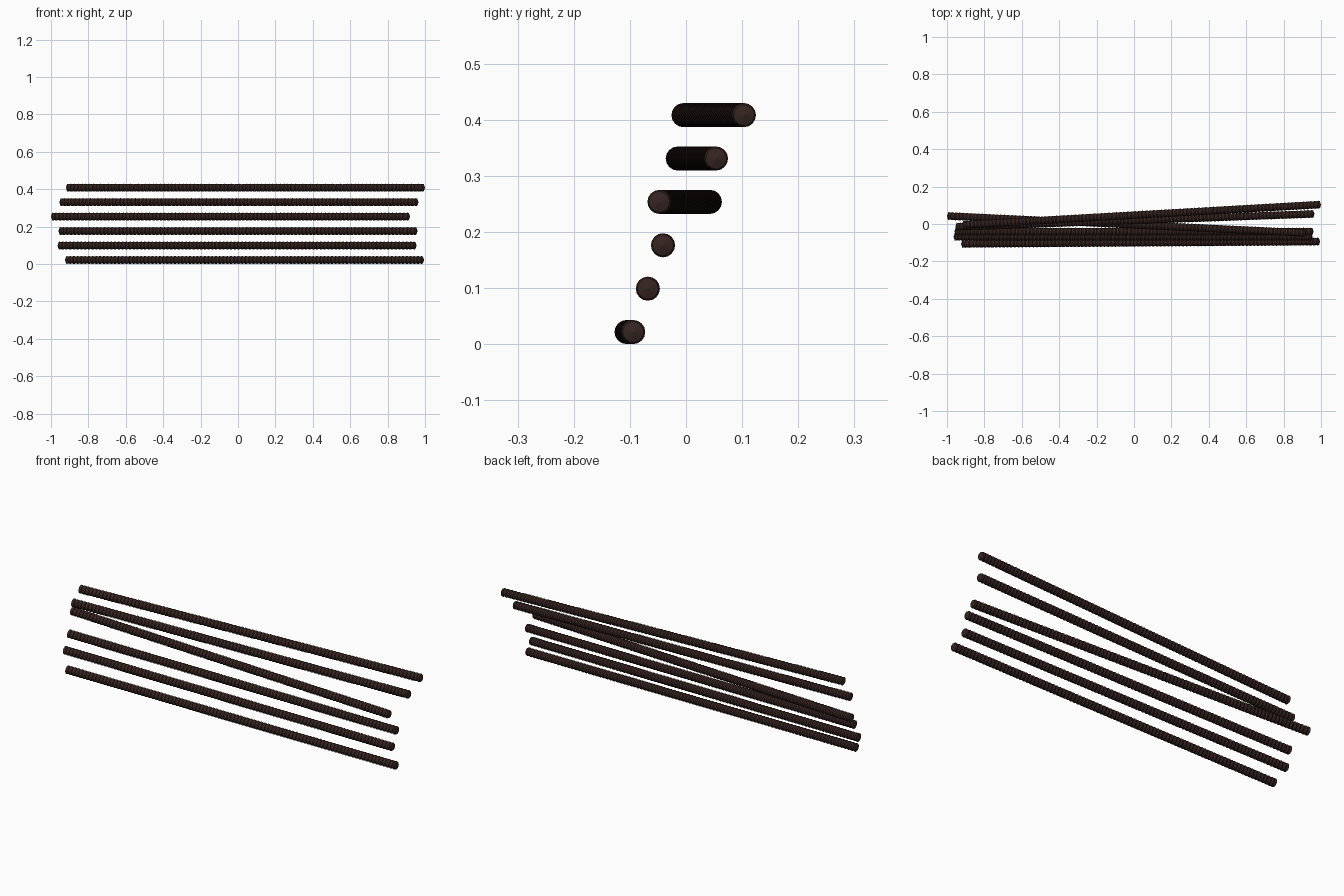
import bpy, bmesh, math
from mathutils import Vector

cube = bpy.data.objects.get("Cube")
if cube:
    bpy.data.objects.remove(cube)


def make_material(name, colour):
    mat = bpy.data.materials.new(name)
    mat.use_nodes = True
    mat.diffuse_color = colour
    mat.node_tree.nodes["Principled BSDF"].inputs["Base Color"].default_value = colour
    return mat


brown = make_material("dark_brown", (0.037, 0.018, 0.015, 1))

CREST, ROOT, SIDES, RIDGES = 0.0215, 0.0185, 16, 96


def ridged_rod(name, start, end):
    """Lathed rod with evenly spaced ridges and shallow cone ends."""
    start, end = Vector(start), Vector(end)
    length = (end - start).length
    pitch = length / RIDGES
    cone = 0.006
    profile = [(cone, ROOT)]
    for i in range(RIDGES):
        profile.append((max(cone * 1.3, (i + 0.3) * pitch), CREST))
        profile.append((min(length - cone, (i + 1) * pitch), ROOT))

    bm = bmesh.new()
    rings = []
    for along, radius in profile:
        rings.append([bm.verts.new((radius * math.cos(a), radius * math.sin(a), along))
                      for a in (math.tau * k / SIDES for k in range(SIDES))])
    for lower, upper in zip(rings, rings[1:]):
        for k in range(SIDES):
            n = (k + 1) % SIDES
            bm.faces.new((lower[k], lower[n], upper[n], upper[k]))
    # cone ends
    for ring, tip in ((rings[0], 0), (rings[-1], length)):
        apex = bm.verts.new((0, 0, tip))
        for k in range(SIDES):
            bm.faces.new((ring[k], ring[(k + 1) % SIDES], apex))
    bmesh.ops.recalc_face_normals(bm, faces=bm.faces)

    mesh = bpy.data.meshes.new(name)
    bm.to_mesh(mesh)
    bm.free()
    mesh.materials.append(brown)
    rod = bpy.data.objects.new(name, mesh)
    bpy.context.collection.objects.link(rod)
    rod.location = start
    rod.rotation_mode = 'QUATERNION'
    rod.rotation_quaternion = (end - start).to_track_quat('Z', 'Y')


# left x, y at the -x end, y at the +x end, listed from bottom to top
LENGTH = 1.92
ROWS = [(-0.925, -0.106, -0.094), (-0.965, -0.068, -0.068), (-0.96, -0.041, -0.041),
        (-1.0, 0.043, -0.048), (-0.955, -0.015, 0.054), (-0.92, -0.005, 0.104)]
for i, (x, y0, y1) in enumerate(ROWS):
    z = 0.0215 + 0.0773 * i
    ridged_rod(f"rod_{i + 1}", (x, y0, z), (x + LENGTH, y1, z))
